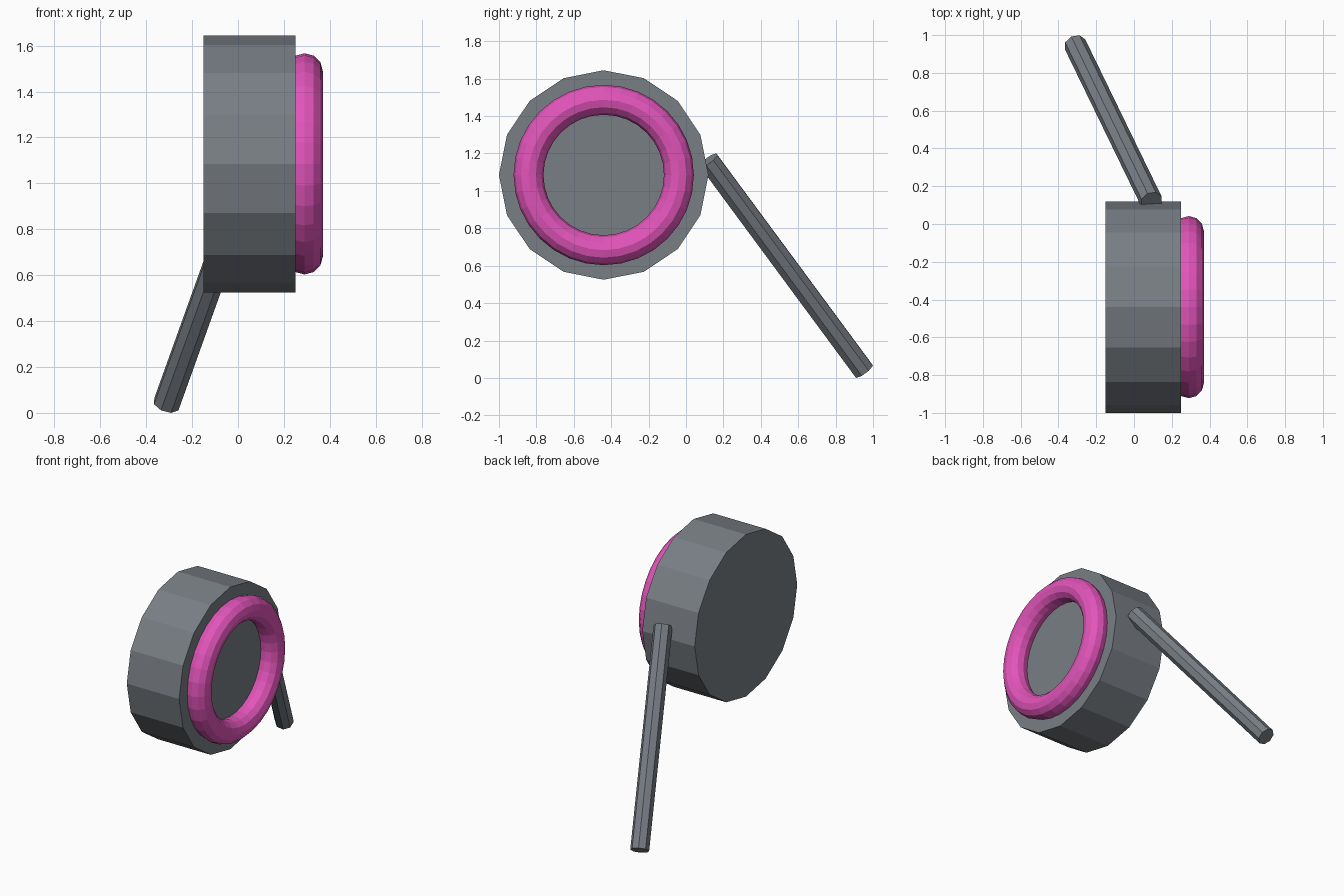
import bpy
from math import pi
from mathutils import Vector

cube = bpy.data.objects.get("Cube")
if cube:
    bpy.data.objects.remove(cube, do_unlink=True)


def material(name, rgb):
    mat = bpy.data.materials.new(name)
    mat.use_nodes = True
    colour = (*rgb, 1)
    mat.diffuse_color = colour
    mat.node_tree.nodes["Principled BSDF"].inputs["Base Color"].default_value = colour
    return mat


def finish(name, mat):
    obj = bpy.context.object
    obj.name = name
    obj.data.materials.append(mat)
    return obj


def rod(name, start, end, radius, sides, mat):
    start, end = Vector(start), Vector(end)
    axis = end - start
    bpy.ops.mesh.primitive_cylinder_add(
        vertices=sides, radius=radius, depth=axis.length,
        location=(start + end) / 2,
        rotation=axis.to_track_quat("Z", "Y").to_euler())
    return finish(name, mat)


grey = material("slate grey", (0.19, 0.21, 0.235))
pink = material("hot pink", (0.76, 0.09, 0.49))

CENTRE_Y, CENTRE_Z = -0.44, 1.085

# Broad drum lying on its side
rod("drum_body", (-0.15, CENTRE_Y, CENTRE_Z), (0.25, CENTRE_Y, CENTRE_Z), 0.56, 16, grey)

# Ring half sunk into the drum's face
bpy.ops.mesh.primitive_torus_add(
    major_radius=0.402, minor_radius=0.08, major_segments=32, minor_segments=12,
    location=(0.29, CENTRE_Y, CENTRE_Z), rotation=(0, pi / 2, 0))
finish("face_ring", pink)

# Slanted handle reaching down behind the drum
rod("handle", (-0.312, 0.951, 0.038), (0.092, 0.12, 1.163), 0.06, 8, grey)
